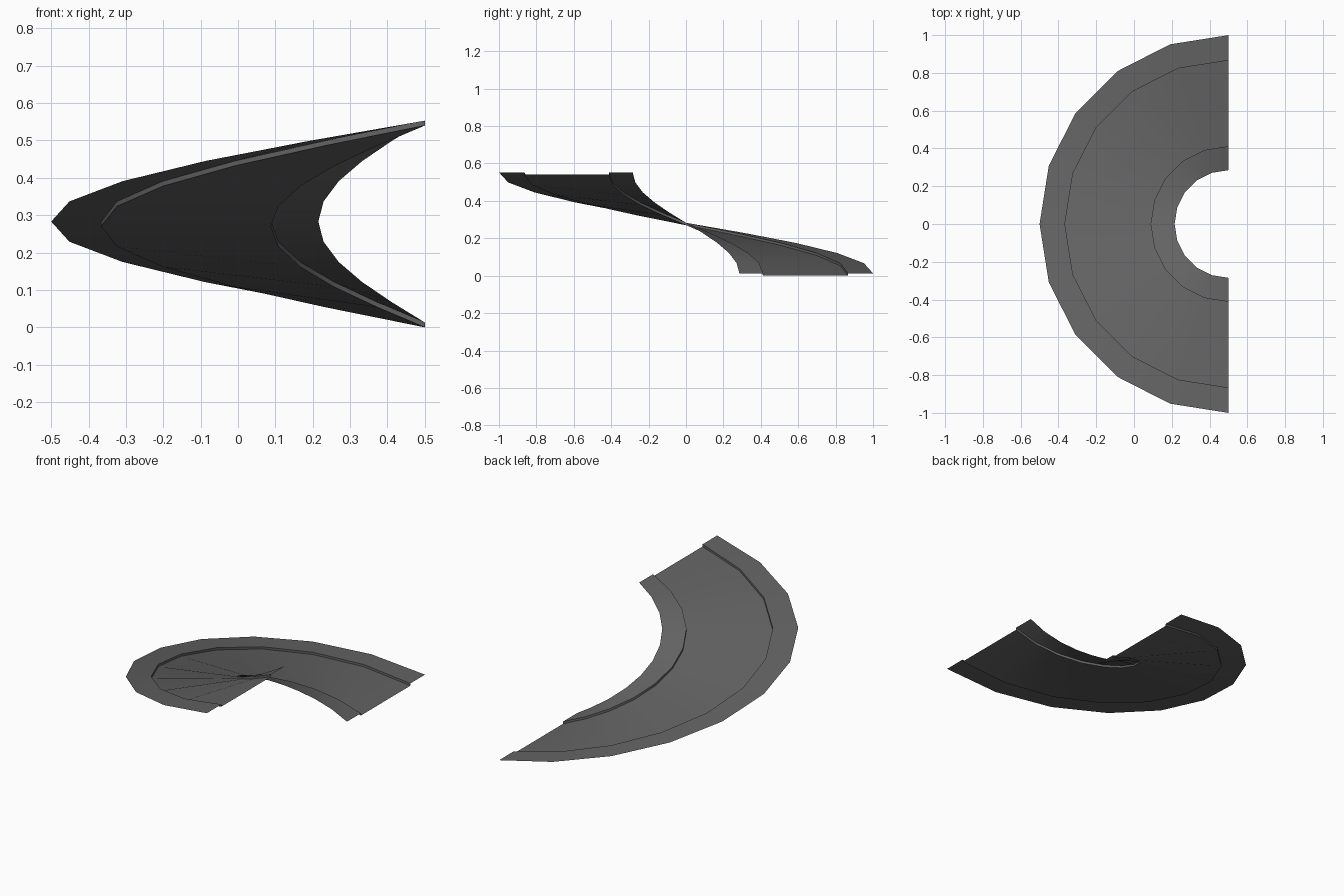
import bpy, math

if "Cube" in bpy.data.objects:
    bpy.data.objects.remove(bpy.data.objects["Cube"])

STEPS = 10                      # 18 degree segments over half a turn
RISE = 0.54
CENTRE_X = 0.5
KERB = 0.013
R_IN, R_ROAD_IN, R_ROAD_OUT, R_OUT = 0.285, 0.412, 0.866, 1.0

# Dark asphalt grey
asphalt = bpy.data.materials.new("asphalt")
asphalt.diffuse_color = (0.125, 0.125, 0.125, 1)
asphalt.use_nodes = True
asphalt.node_tree.nodes["Principled BSDF"].inputs["Base Color"].default_value = asphalt.diffuse_color


def helical_sheet(name, profile):
    """Sweep a (radius, height) profile along the half-turn ramp."""
    verts, faces = [], []
    n = len(profile)
    for i in range(STEPS + 1):
        t = i / STEPS
        a = math.pi / 2 + math.pi * t
        for r, h in profile:
            verts.append((CENTRE_X + r * math.cos(a), r * math.sin(a), RISE * t + h))
    for i in range(STEPS):
        for j in range(n - 1):
            k = i * n + j
            faces.append((k, k + 1, k + n + 1, k + n))
    mesh = bpy.data.meshes.new(name)
    mesh.from_pydata(verts, [], faces)
    mesh.materials.append(asphalt)
    obj = bpy.data.objects.new(name, mesh)
    bpy.context.collection.objects.link(obj)
    bpy.ops.object.select_all(action='DESELECT')
    obj.select_set(True)
    bpy.context.view_layer.objects.active = obj
    bpy.ops.object.shade_smooth_by_angle(angle=math.radians(45))
    return obj


# Road deck, and the raised pavements with their kerb faces
helical_sheet("road_deck", [(R_ROAD_IN, 0), (R_ROAD_OUT, 0)])
helical_sheet("inner_pavement", [(R_IN, KERB), (R_ROAD_IN, KERB), (R_ROAD_IN, 0)])
helical_sheet("outer_pavement", [(R_ROAD_OUT, 0), (R_ROAD_OUT, KERB), (R_OUT, KERB)])
